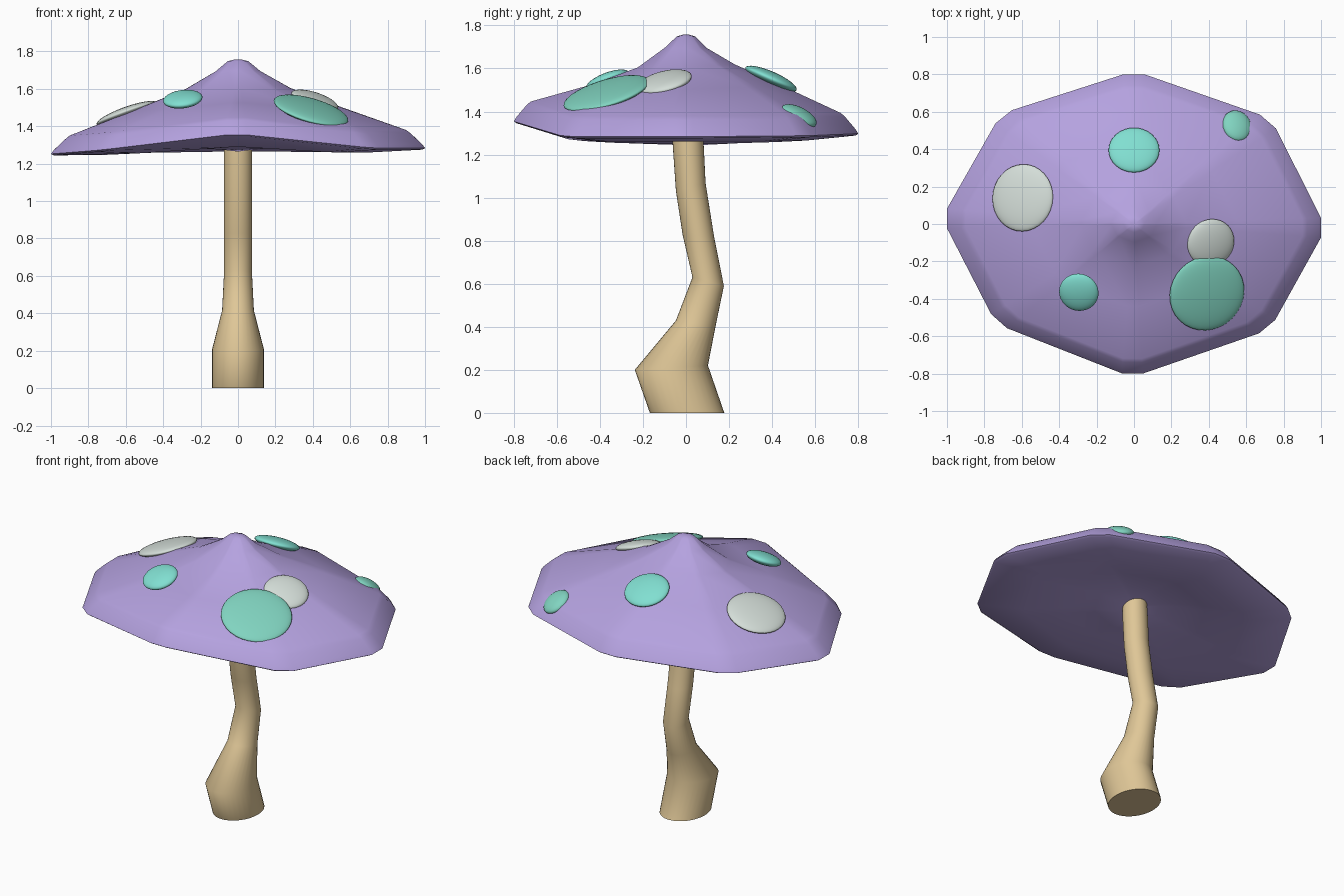
import bpy, bmesh, math
from mathutils import Vector

if "Cube" in bpy.data.objects:
    bpy.data.objects.remove(bpy.data.objects["Cube"])


def material(name, rgb):
    m = bpy.data.materials.new(name)
    m.diffuse_color = (*rgb, 1)
    m.use_nodes = True
    m.node_tree.nodes["Principled BSDF"].inputs["Base Color"].default_value = m.diffuse_color
    return m


purple = material("purple", (0.46, 0.36, 0.74))
tan = material("tan", (0.74, 0.57, 0.31))
teal = material("teal", (0.22, 0.74, 0.64))
green = material("green_teal", (0.22, 0.66, 0.53))
pale = material("pale_grey", (0.66, 0.73, 0.69))


def finish(obj, mat, angle):
    obj.data.materials.append(mat)
    bpy.ops.object.select_all(action='DESELECT')
    obj.select_set(True)
    bpy.context.view_layer.objects.active = obj
    bpy.ops.object.shade_smooth_by_angle(angle=math.radians(angle))


def loft(name, rings, mat, angle):
    """Skin a stack of closed rings and cap both ends."""
    bm = bmesh.new()
    loops = [[bm.verts.new(p) for p in ring] for ring in rings]
    n = len(loops[0])
    for a, b in zip(loops, loops[1:]):
        for i in range(n):
            j = (i + 1) % n
            bm.faces.new((a[i], a[j], b[j], b[i]))
    bm.faces.new(loops[0])
    bm.faces.new(loops[-1])
    bmesh.ops.recalc_face_normals(bm, faces=bm.faces)
    mesh = bpy.data.meshes.new(name)
    bm.to_mesh(mesh)
    bm.free()
    obj = bpy.data.objects.new(name, mesh)
    bpy.context.collection.objects.link(obj)
    finish(obj, mat, angle)


# Crooked stem: centre y, z, x radius, y radius, slope of the ring along y
stem = [(0.005, 0, 0.138, 0.173, 0), (-0.068, 0.21, 0.138, 0.17, 0.06),
        (0.045, 0.415, 0.085, 0.092, -0.15), (0.103, 0.61, 0.075, 0.073, -0.28),
        (0.057, 0.825, 0.075, 0.073, -0.05), (0.022, 1.05, 0.075, 0.069, 0.25),
        (0.01, 1.25, 0.075, 0.072, 0), (0.005, 1.37, 0.07, 0.07, 0)]
N = 32
rings = []
for cy, z, rx, ry, slope in stem:
    ring = []
    for i in range(N):
        a = 2 * math.pi * i / N
        dy = ry * math.sin(a)
        ring.append((rx * math.cos(a), cy + dy, z + slope * dy))
    rings.append(ring)
loft("stem", rings, tan, 70)

# Eight-cornered cap: rim corners, each cut by a small chamfer
rim = [(1.04, -0.02, 1.285), (0.73, 0.565, 1.29), (0, 0.82, 1.30), (-0.71, 0.59, 1.28),
       (-1.04, 0.03, 1.252), (-0.735, -0.535, 1.275), (-0.01, -0.82, 1.362), (0.725, -0.565, 1.285)]
rim = [Vector(p) for p in rim]
outline = []
for i, p in enumerate(rim):
    for q in (rim[i - 1], rim[(i + 1) % 8]):
        outline.append(p + (q - p).normalized() * 0.06)
for p in outline:
    p.x = max(-1, min(1, p.x))
    p.y = max(-0.8, min(0.8, p.y))

# Cap profile: scale, height, share of the wavy rim height, slope along y
profile = [(0.02, 1.757, 0, 0), (0.055, 1.748, 0, 0), (0.12, 1.695, 0.05, 0),
           (0.28, 1.605, 0.2, 0.06), (0.55, 1.505, 0.5, 0.03), (0.90, 1.384, 0.95, 0),
           (0.925, 1.365, 1, 0), (0.985, 1.308, 1, 0), (1.0, 1.288, 1, 0), (0.985, 1.28, 1, 0),
           (0.70, 1.262, 0.4, 0), (0.45, 1.295, 0.2, 0.05), (0.25, 1.305, 0, 0.15),
           (0.12, 1.30, 0, 0.36), (0.03, 1.31, 0, 0.36)]
loft("cap", [[(p.x * s, p.y * s, z + w * (p.z - 1.29) + k * p.y * s) for p in outline]
             for s, z, w, k in profile], purple, 40)

# Domed spots half sunk into the cap: centre, radii, surface normal
spots = [("back_spot", (0, 0.395, 1.552), (0.136, 0.130), (0, 0.44, 1), teal),
         ("back_right_spot", (0.55, 0.525, 1.380), (0.08, 0.09), (0.34, 0.52, 1), green),
         ("left_spot", (-0.595, 0.14, 1.468), (0.172, 0.18), (-0.36, 0.08, 1), pale),
         ("right_spot", (0.41, -0.10, 1.537), (0.132, 0.13), (0.33, -0.25, 1), pale),
         ("front_right_spot", (0.39, -0.37, 1.484), (0.207, 0.207), (0.29, -0.30, 1), green),
         ("front_left_spot", (-0.295, -0.365, 1.545), (0.106, 0.106), (-0.12, -0.38, 1), teal)]
for name, loc, (rx, ry), normal, mat in spots:
    bpy.ops.mesh.primitive_uv_sphere_add(segments=32, ring_count=16, location=loc)
    obj = bpy.context.object
    obj.name = name
    obj.scale = (rx, ry, 0.034)
    obj.rotation_mode = 'QUATERNION'
    obj.rotation_quaternion = Vector((0, 0, 1)).rotation_difference(Vector(normal))
    finish(obj, mat, 60)
